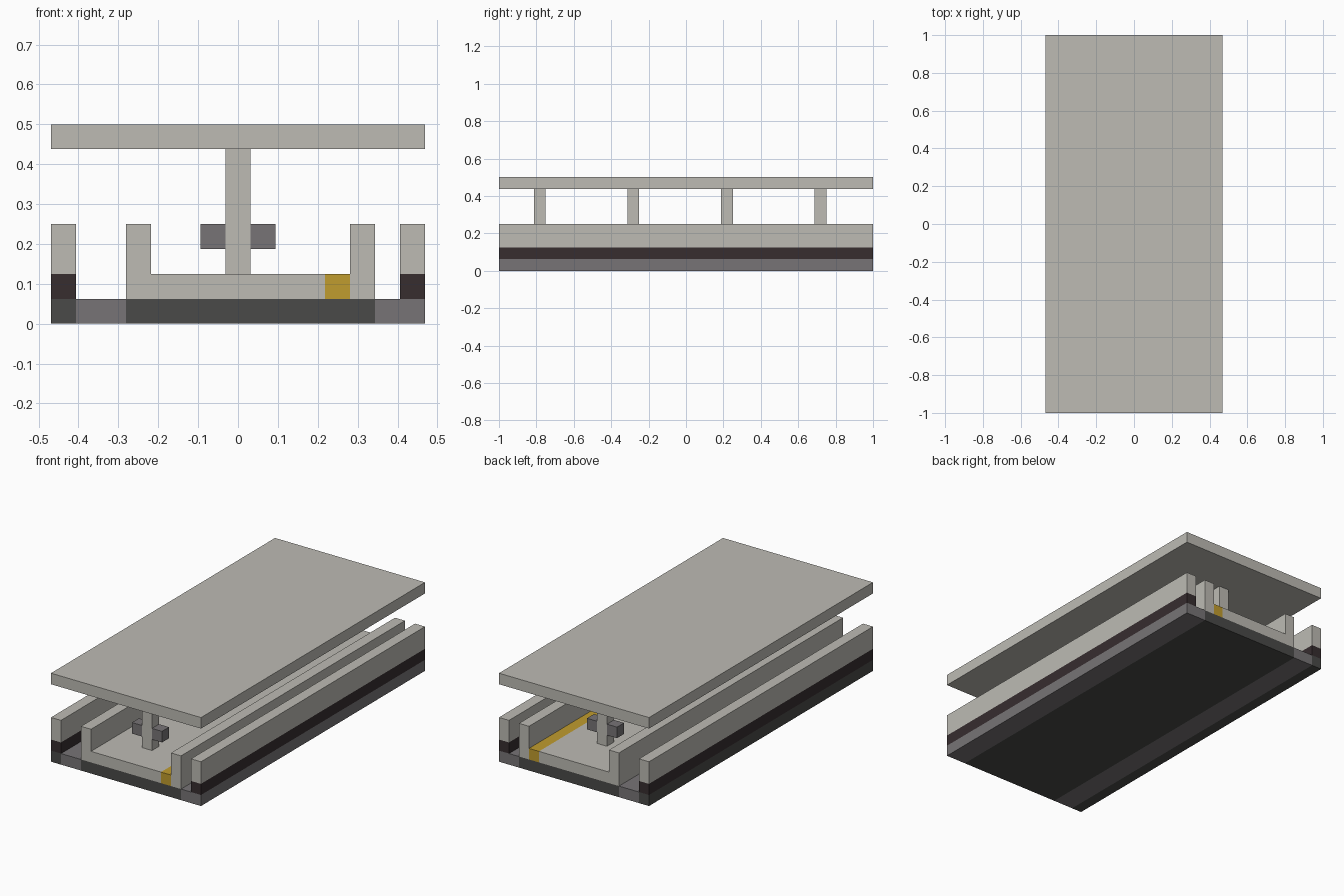
import bpy

cube = bpy.data.objects.get("Cube")
if cube:
    bpy.data.objects.remove(cube, do_unlink=True)

U = 1 / 16            # block size
WIDTH, LENGTH = 15, 32  # overall size in blocks


def linear(c):
    c /= 255
    return c / 12.92 if c <= 0.04045 else ((c + 0.055) / 1.055) ** 2.4


def make_material(name, *rgb):
    mat = bpy.data.materials.new(name)
    mat.use_nodes = True
    colour = [linear(c) for c in rgb] + [1]
    mat.diffuse_color = colour
    mat.node_tree.nodes["Principled BSDF"].inputs["Base Color"].default_value = colour
    return mat


concrete = make_material("pale concrete", 189, 187, 180)
gravel = make_material("mid grey", 119, 116, 118)
asphalt = make_material("dark grey", 74, 74, 72)
brown = make_material("dark brown", 55, 45, 47)
yellow = make_material("safety yellow", 192, 156, 46)


def block(name, mat, x, z, y=(0, LENGTH)):
    """Box given by block-grid ranges, counted from the right, bottom, front."""
    bpy.ops.mesh.primitive_cube_add(size=1)
    ob = bpy.context.object
    ob.name = name
    ob.location = ((sum(x) - WIDTH) * U / 2, (sum(y) - LENGTH) * U / 2, sum(z) * U / 2)
    ob.scale = [(b - a) * U for a, b in (x, y, z)]
    bpy.ops.object.transform_apply(location=True, scale=True)
    ob.data.materials.append(mat)
    return ob


# Ground strips
block("base_right_edge", asphalt, (0, 1), (0, 1))
block("track_bed_right", gravel, (1, 3), (0, 1))
block("platform_base", asphalt, (3, 13), (0, 1))
block("track_bed_left", gravel, (13, 15), (0, 1))

# Outer walls with a dark lower band
for side, x in (("right", 0), ("left", 14)):
    block("wall_band_" + side, brown, (x, x + 1), (1, 2))
    block("wall_" + side, concrete, (x, x + 1), (2, 4))

# Platform floor, safety line and parapets
block("platform_floor", concrete, (4, 11), (1, 2))
block("safety_line", yellow, (11, 12), (1, 2))
block("parapet_right", concrete, (3, 4), (1, 4))
block("parapet_left", concrete, (12, 13), (1, 4))

# Pillars, each with a small box on both sides
for y in range(3, LENGTH, 8):
    depth = (y, y + 1)
    block("pillar", concrete, (7, 8), (2, 7), depth)
    for side, x in (("right", 6), ("left", 8)):
        block("pillar_box_" + side, gravel, (x, x + 1), (3, 4), depth)

# Roof slab
block("roof", concrete, (0, WIDTH), (7, 8))
